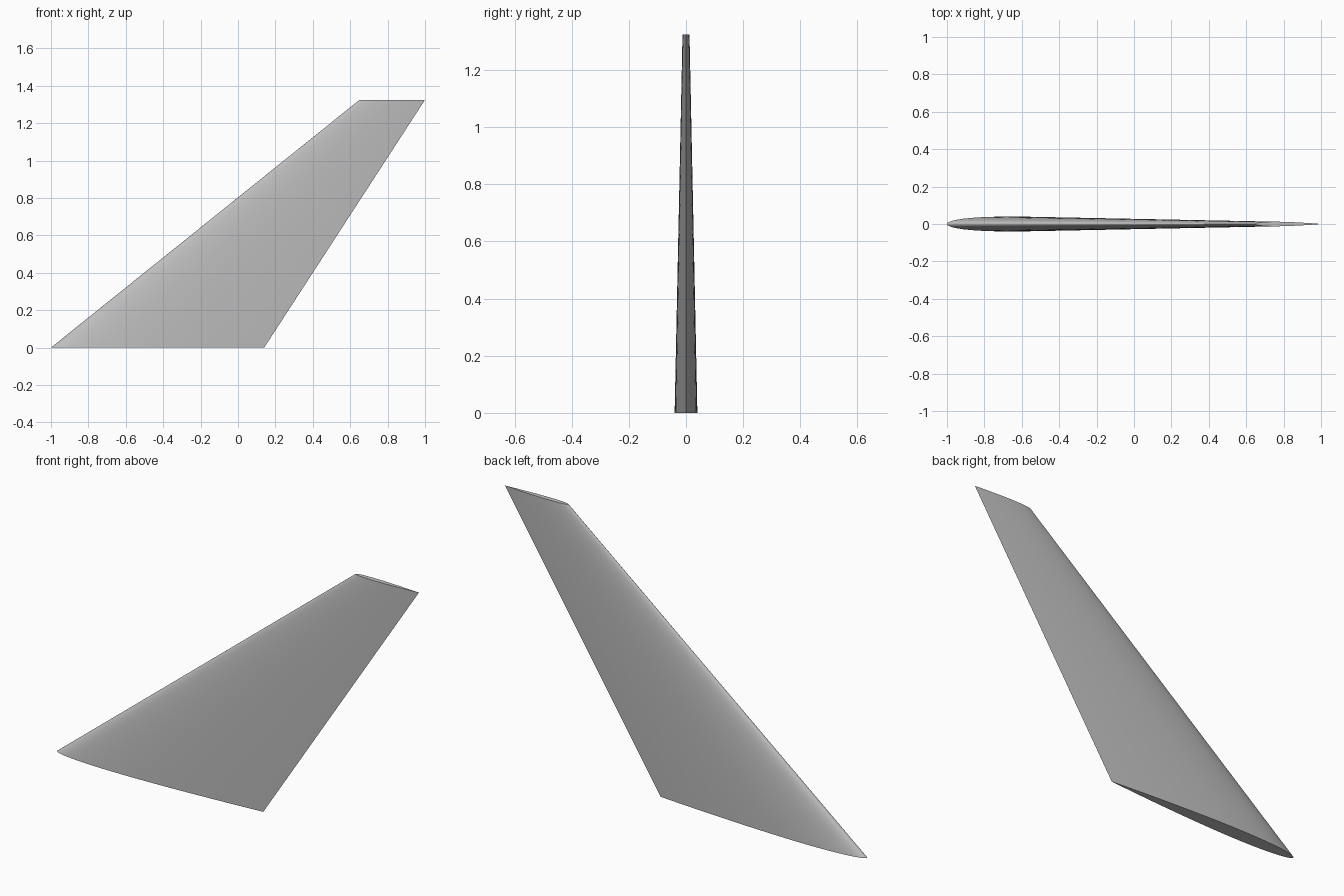
import bpy, bmesh, math

cube = bpy.data.objects.get("Cube")
if cube:
    bpy.data.objects.remove(cube, do_unlink=True)

STEPS = 28          # chordwise points per side
THICKNESS = 0.07    # thickness to chord ratio


def half_thickness(t):
    """Symmetric airfoil with a closed trailing edge, t runs 0..1 along the chord."""
    return 5 * THICKNESS * (0.2969 * math.sqrt(t) - 0.126 * t - 0.3516 * t**2
                            + 0.2843 * t**3 - 0.1036 * t**4)


def airfoil_ring(bm, lead, trail, z):
    """Closed loop of vertices around one section, denser at the leading edge."""
    chord = trail - lead
    ring = []
    for i in range(2 * STEPS):
        t = (1 + math.cos(math.pi * i / STEPS)) / 2
        side = 1 if i < STEPS else -1
        y = 0 if i in (0, STEPS) else side * half_thickness(t) * chord
        ring.append(bm.verts.new((lead + t * chord, y, z)))
    return ring


# Painted metal
grey = bpy.data.materials.new("light_grey")
grey.use_nodes = True
colour = (0.52, 0.52, 0.52, 1)
grey.diffuse_color = colour
grey.node_tree.nodes["Principled BSDF"].inputs["Base Color"].default_value = colour

# Swept, tapered fin lofted from root to tip
bm = bmesh.new()
root = airfoil_ring(bm, -1.0, 0.14, 0.0)
tip = airfoil_ring(bm, 0.65, 1.0, 1.325)
count = len(root)
for i in range(count):
    j = (i + 1) % count
    bm.faces.new((root[i], root[j], tip[j], tip[i]))

# Flat root and tip caps
bm.faces.new(root[::-1])
bm.faces.new(tip)
bmesh.ops.recalc_face_normals(bm, faces=bm.faces[:])

mesh = bpy.data.meshes.new("tail_fin")
bm.to_mesh(mesh)
bm.free()
mesh.materials.append(grey)
fin = bpy.data.objects.new("tail_fin", mesh)
bpy.context.collection.objects.link(fin)

# Smooth skin with sharp trailing edge and cap rims
bpy.context.view_layer.objects.active = fin
fin.select_set(True)
bpy.ops.object.shade_smooth_by_angle(angle=math.radians(40))
